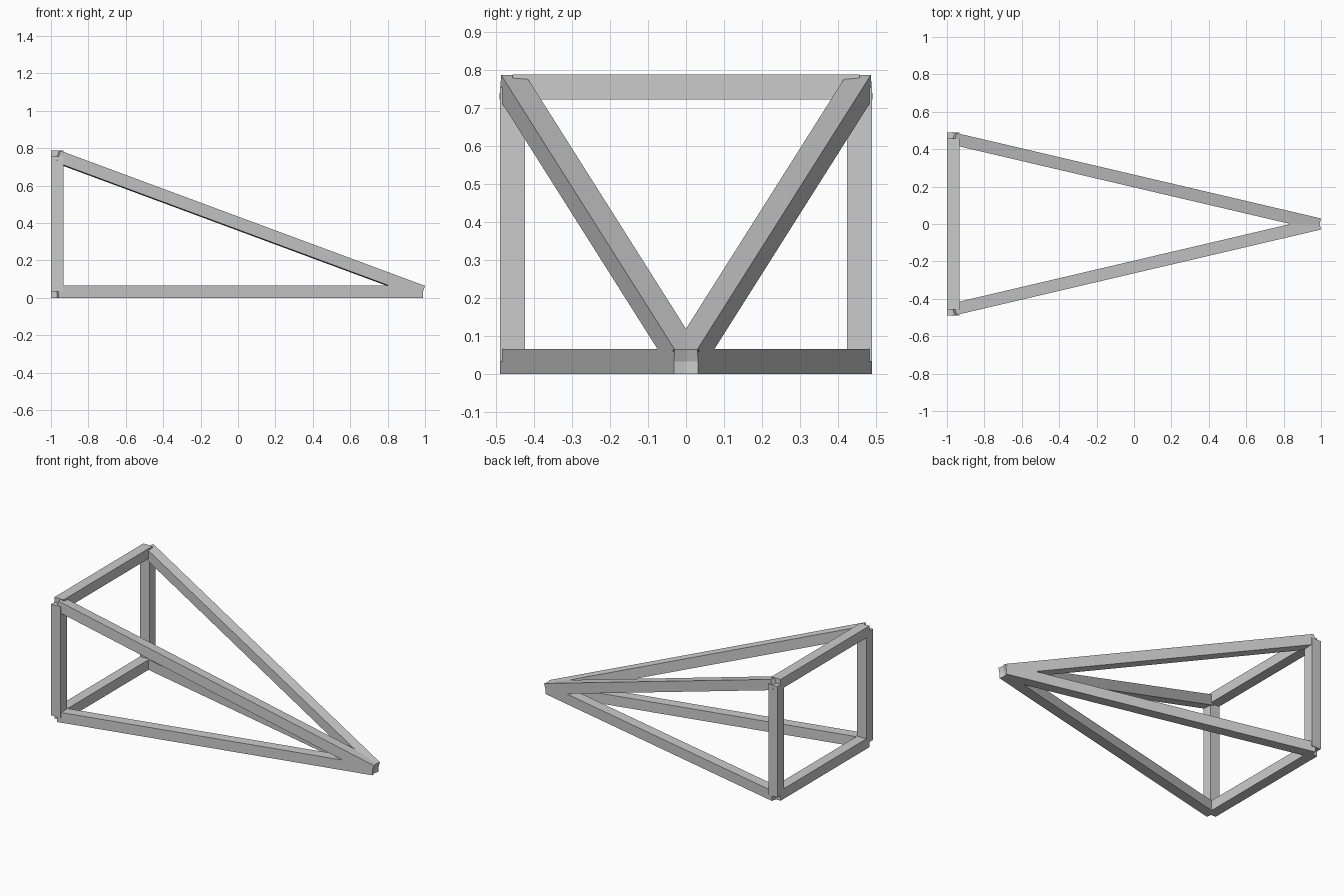
import bpy
from mathutils import Matrix, Vector

if "Cube" in bpy.data.objects:
    bpy.data.objects.remove(bpy.data.objects["Cube"])

W = 0.066                      # square bar thickness
XB, YB, ZT = -0.967, 0.4565, 0.755   # back frame node positions
H = W / 2
APEX = Vector((0.9813, 0, H))


def bar(name, a, b):
    """Square bar between two node centres, its sides kept level."""
    a, b = Vector(a), Vector(b)
    d = (b - a).normalized()
    side = Vector((0, 0, 1)).cross(d)
    side = side.normalized() if side.length > 1e-4 else Vector((0, 1, 0))
    up = d.cross(side)
    rot = Matrix((d, side, up)).transposed().to_4x4()
    bpy.ops.mesh.primitive_cube_add(size=1)
    ob = bpy.context.object
    ob.name = name
    size = Matrix.Diagonal(((b - a).length, W, W, 1))
    ob.data.transform(Matrix.Translation((a + b) / 2) @ rot @ size)
    return ob


# Cross bars of the upright back frame
bar("bottom_cross_bar", (XB, -YB, H), (XB, YB, H))
bar("top_cross_bar", (XB, -YB, ZT), (XB, YB, ZT))

# Posts and the bars that converge on the apex, for each side
for label, y in (("front", -YB), ("back", YB)):
    bar(label + "_post", (XB, y, H), (XB, y, ZT))
    bar(label + "_base_bar", (XB, y, H), APEX)
    bar(label + "_sloping_bar", (XB, y, ZT), APEX)
